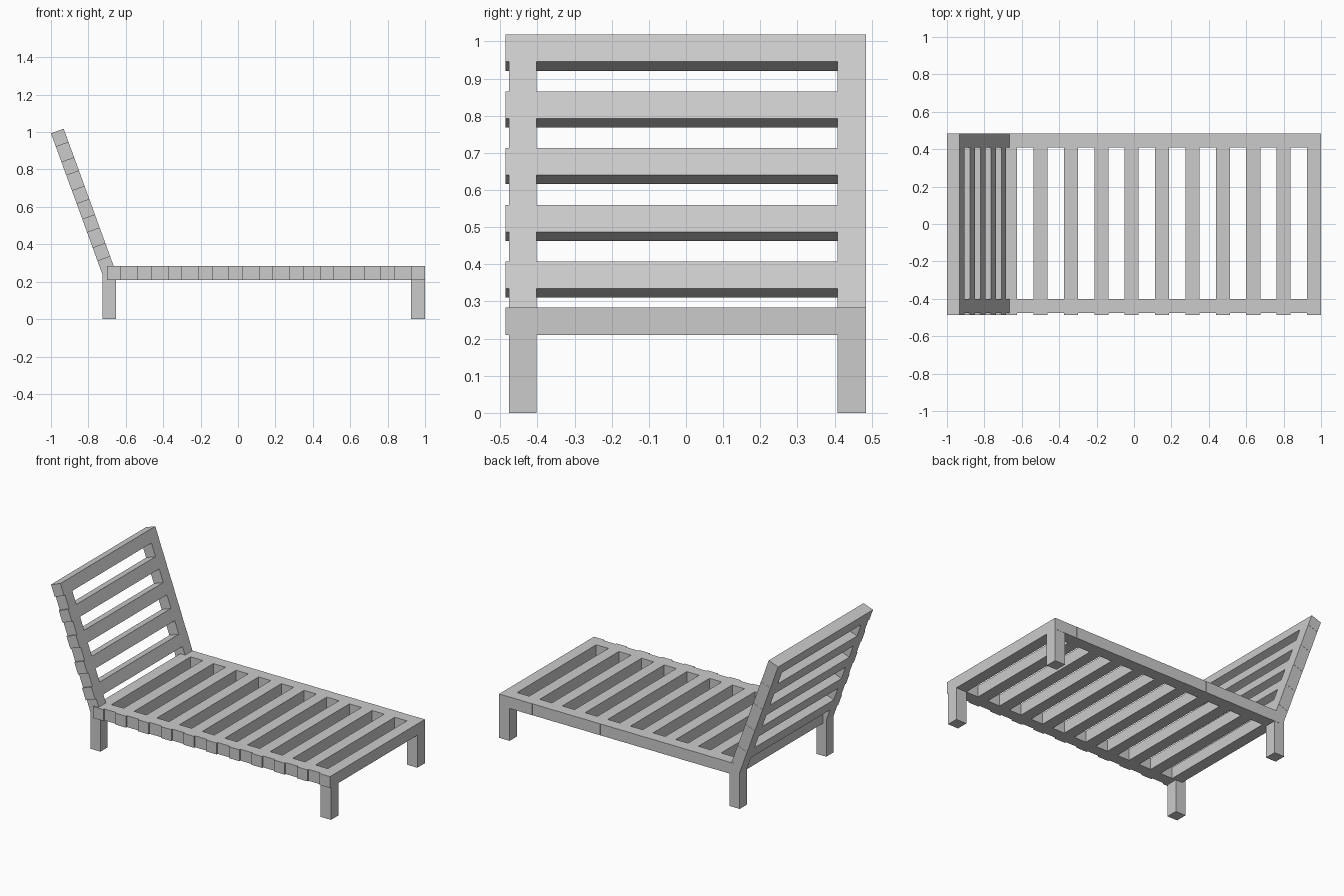
import bpy, bmesh, math
from mathutils import Matrix, Vector

if "Cube" in bpy.data.objects:
    bpy.data.objects.remove(bpy.data.objects["Cube"])


def box(name, x, y, z, matrix=None):
    """Box spanning the given (min, max) ranges, optionally placed by a matrix."""
    bm = bmesh.new()
    bmesh.ops.create_cube(bm, size=1)
    for v in bm.verts:
        for i, (lo, hi) in enumerate((x, y, z)):
            v.co[i] = lo if v.co[i] < 0 else hi
    mesh = bpy.data.meshes.new(name)
    bm.to_mesh(mesh)
    bm.free()
    ob = bpy.data.objects.new(name, mesh)
    bpy.context.collection.objects.link(ob)
    if matrix:
        ob.matrix_world = matrix
    return ob


T = 0.075                      # timber thickness
PITCH = 0.1625                 # slat spacing
FULL = (-0.486, 0.485)         # slat length
SIDES = {"front": (-0.476, -0.402), "back": (0.408, 0.484)}
SEAT_Z = (0.21, 0.284)

# Seat slats
for i in range(11):
    x = -0.70 + i * PITCH
    box(f"seat_slat_{i + 1}", (x, x + T), FULL, SEAT_Z)

# Backrest frame: origin at its top front edge, leaning back 20 degrees
lean = Matrix.Translation(Vector((-0.932, 0, 1.018))) @ Matrix.Rotation(math.radians(-20), 4, 'Y')
BACK_X = (-0.072, 0)

# Backrest slats
for i in range(5):
    z = -i * PITCH
    box(f"backrest_slat_{i + 1}", BACK_X, FULL, (z - 0.077, z), lean)

# Side rails and legs
for side, y in SIDES.items():
    box(f"{side}_seat_rail", (-0.70, 1.0), y, SEAT_Z)
    box(f"{side}_backrest_rail", BACK_X, y, (-5 * PITCH, 0), lean)
    box(f"{side}_head_leg", (-0.724, -0.652), y, (0, 0.24))
    box(f"{side}_foot_leg", (0.925, 1.0), y, (0, SEAT_Z[0]))
